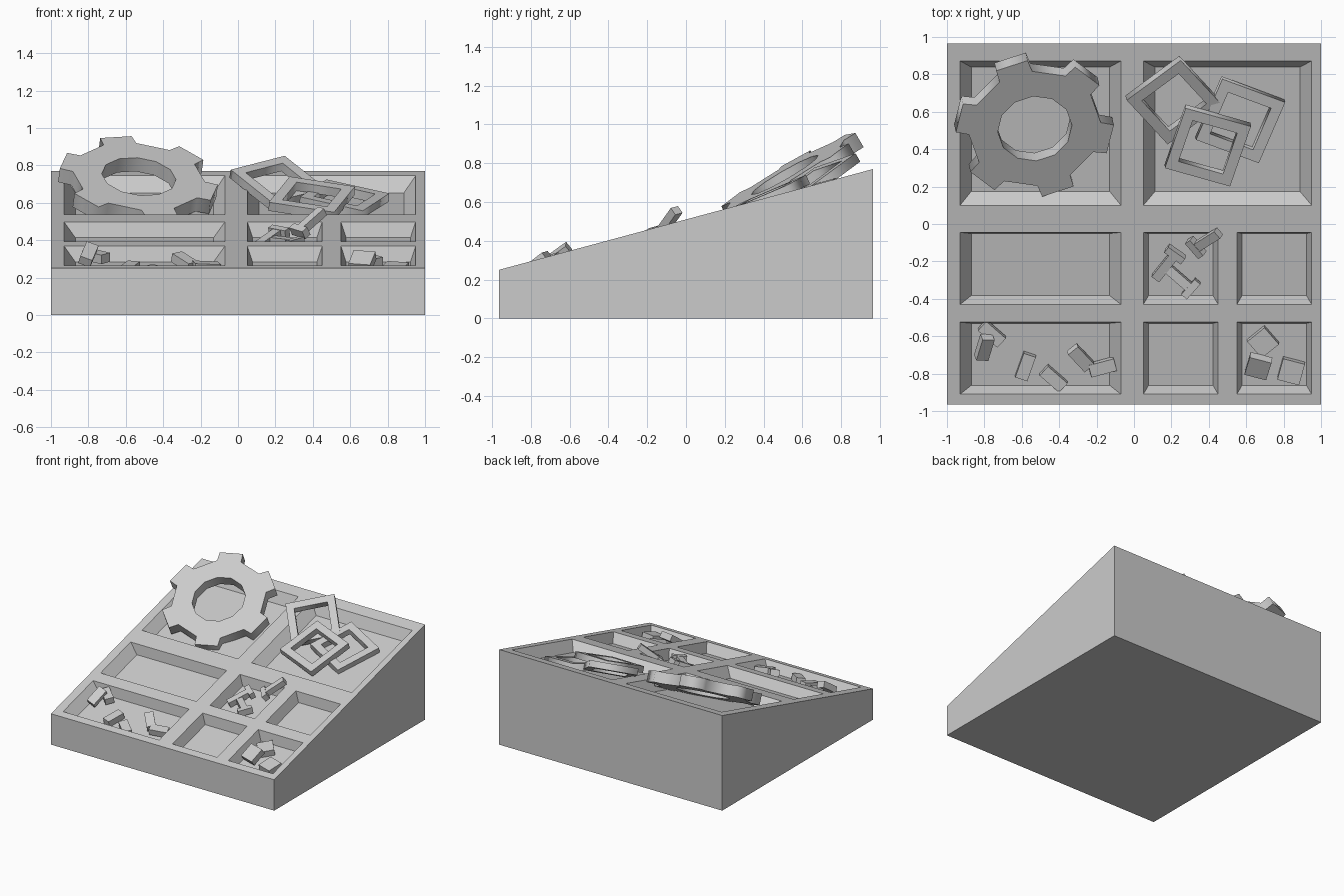
import bpy, bmesh
from math import sin, cos, radians, pi, atan
from mathutils import Matrix, Vector

if "Cube" in bpy.data.objects:
    bpy.data.objects.remove(bpy.data.objects["Cube"])

HY, ZF, ZB = 0.965, 0.25, 0.77
SLOPE = (ZB - ZF) / (2 * HY)
DEPTH = 0.08


def surf(y):
    return ZF + (y + HY) * SLOPE


def mesh_object(name, bm):
    bmesh.ops.recalc_face_normals(bm, faces=bm.faces)
    me = bpy.data.meshes.new(name)
    bm.to_mesh(me)
    bm.free()
    ob = bpy.data.objects.new(name, me)
    bpy.context.collection.objects.link(ob)
    return ob


def select_only(ob):
    bpy.ops.object.select_all(action='DESELECT')
    ob.select_set(True)
    bpy.context.view_layer.objects.active = ob


def plane_matrix(center, gx, gy):
    """Frame on the plane through center with slopes gx, gy."""
    n = Vector((-gx, -gy, 1)).normalized()
    x = Vector((1, 0, gx)).normalized()
    y = n.cross(x)
    m = Matrix((x, y, n)).transposed().to_4x4()
    m.translation = center
    return m


def plate(name, loops, t, matrix, yaw):
    """Extruded flat profile with a hole; top face lies on the plane."""
    cu = bpy.data.curves.new(name, 'CURVE')
    cu.dimensions, cu.fill_mode, cu.extrude = '2D', 'BOTH', t / 2
    for pts in loops:
        s = cu.splines.new('POLY')
        s.points.add(len(pts) - 1)
        for p, (x, y) in zip(s.points, pts):
            p.co = (x, y, 0, 1)
        s.use_cyclic_u = True
    ob = bpy.data.objects.new(name, cu)
    bpy.context.collection.objects.link(ob)
    ob.matrix_world = matrix @ Matrix.Translation((0, 0, -t / 2)) @ Matrix.Rotation(radians(yaw), 4, 'Z')
    select_only(ob)
    bpy.ops.object.convert(target='MESH')


def polar(r, deg):
    return (r * cos(radians(deg)), r * sin(radians(deg)))


def add_box(bm, size, matrix):
    bmesh.ops.create_cube(bm, size=1, matrix=matrix @ Matrix.Diagonal((*size, 1)))


def in_tray(x, y, h, yaw, pitch=0, roll=0):
    """Placement at height h over the sloping tray floor."""
    return (Matrix.Translation((x, y, surf(y) - DEPTH * 1.035 + h))
            @ Matrix.Rotation(atan(SLOPE), 4, 'X') @ Matrix.Rotation(radians(yaw), 4, 'Z')
            @ Matrix.Rotation(radians(pitch), 4, 'Y') @ Matrix.Rotation(radians(roll), 4, 'X'))


# Wedge-shaped tray body
bm = bmesh.new()
prof = [(-HY, 0), (HY, 0), (HY, ZB), (-HY, ZF)]
f = bm.faces.new([bm.verts.new((-1, y, z)) for y, z in prof])
ext = bmesh.ops.extrude_face_region(bm, geom=[f])
bmesh.ops.translate(bm, vec=(2, 0, 0), verts=[v for v in ext['geom'] if isinstance(v, bmesh.types.BMVert)])
tray = mesh_object("sorting_tray", bm)

# Tapered compartments cut into the slope
bm = bmesh.new()
left, mid, right, wide = (-0.93, -0.07), (0.05, 0.45), (0.55, 0.95), (0.05, 0.95)
back, centre, front = (0.10, 0.872), (-0.43, -0.045), (-0.91, -0.525)
cells = [(left, back), (wide, back)] + [(c, r) for r in (centre, front) for c in (left, mid, right)]
for (x0, x1), (y0, y1) in cells:
    yc = (y0 + y1) / 2
    m = plane_matrix(((x0 + x1) / 2, yc, surf(yc)), 0, SLOPE)
    hx, hy = (x1 - x0) / 2, (y1 - y0) / 2 / cos(atan(SLOPE))
    rings = []
    for k, w in ((0.86, -DEPTH), (1, 0), (1, 0.05)):
        rings.append([bm.verts.new(m @ Vector((sx * hx * k, sy * hy * k, w)))
                      for sx, sy in ((-1, -1), (1, -1), (1, 1), (-1, 1))])
    bm.faces.new(rings[0])
    bm.faces.new(rings[2])
    for a, b in zip(rings, rings[1:]):
        for i in range(4):
            j = (i + 1) % 4
            bm.faces.new((a[i], a[j], b[j], b[i]))
cutter = mesh_object("compartment_cutter", bm)
cutter.hide_render = True
mod = tray.modifiers.new("compartments", 'BOOLEAN')
mod.operation, mod.solver, mod.object = 'DIFFERENCE', 'EXACT', cutter
select_only(tray)
bpy.ops.object.modifier_apply(modifier=mod.name)
bpy.data.objects.remove(cutter)

# Large cog leaning in the back left compartment
outer = []
for i in range(6):
    a = 60 * i
    outer += [polar(0.355, a - 15), polar(0.425, a - 12), polar(0.425, a + 12), polar(0.355, a + 15)]
hole = [polar(0.2, 30 * i + 15) for i in range(12)]
plate("cog", [outer, hole], 0.085, plane_matrix((-0.53, 0.51, 0.74), -0.13, 0.58), -9)

# Square frames stacked in the back right compartment
def square(h):
    return [(-h, -h), (h, -h), (h, h), (-h, h)]

for i, (c, gx, gy, yaw) in enumerate([((0.215, 0.65, 0.727), -0.17, 0.58, 42),
                                      ((0.395, 0.41, 0.645), -0.03, 0.44, -17),
                                      ((0.57, 0.55, 0.641), -0.1, 0.33, -21)]):
    plate(f"square_frame_{i + 1}", [square(0.183), square(0.125)], 0.05, plane_matrix(c, gx, gy), yaw)

# Bolts: shaft along local x with a crosswise head at its start
for i, args in enumerate([(0.33, -0.125, 0.055, 40, -28), (0.22, -0.16, 0.06, 234, 12),
                          (0.305, -0.345, 0.05, 139, 5)]):
    bm = bmesh.new()
    m = in_tray(*args)
    add_box(bm, (0.04, 0.11, 0.05), m)
    add_box(bm, (0.17, 0.05, 0.045), m @ Matrix.Translation((0.095, 0, 0)))
    mesh_object(f"bolt_{i + 1}", bm)

# Loose oblong blocks, front left
for i, args in enumerate([(-0.80, -0.66, 0.075, 75, -20, 20), (-0.76, -0.585, 0.045, -42, 0, 0),
                          (-0.58, -0.76, 0.025, 71, 0, 0), (-0.43, -0.825, 0.025, -42, 0, 0),
                          (-0.285, -0.715, 0.05, -50, 12, 0), (-0.17, -0.765, 0.035, 14, 6, 0)]):
    bm = bmesh.new()
    add_box(bm, (0.14, 0.068, 0.05), in_tray(*args))
    mesh_object(f"oblong_block_{i + 1}", bm)

# Loose square blocks, front right
for i, args in enumerate([(0.69, -0.63, 0.03, 40), (0.665, -0.76, 0.065, -15, 0, 22),
                          (0.84, -0.785, 0.03, -15)]):
    bm = bmesh.new()
    add_box(bm, (0.12, 0.12, 0.05), in_tray(*args))
    mesh_object(f"square_block_{i + 1}", bm)
